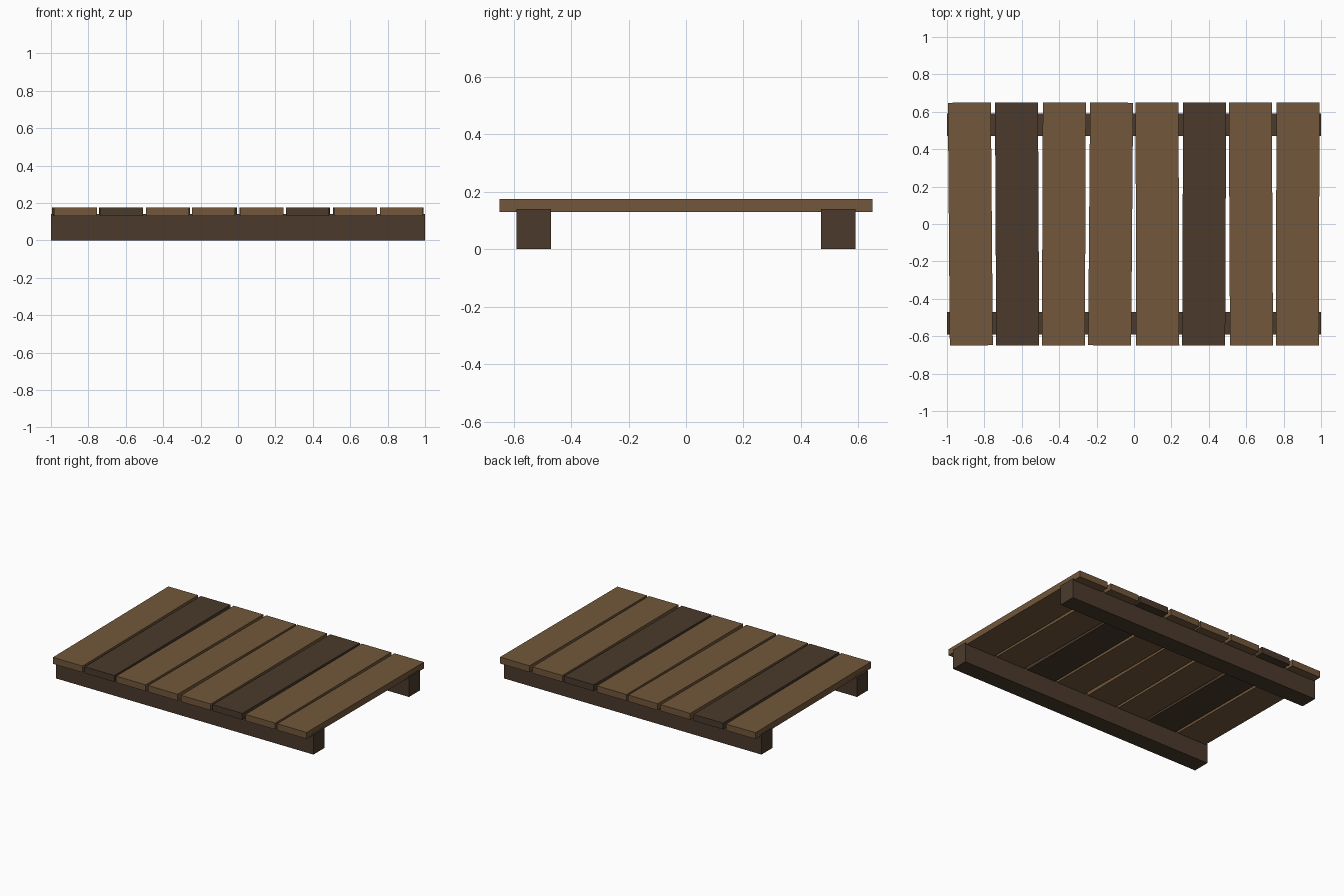
import bpy
from mathutils import Matrix

if "Cube" in bpy.data.objects:
    bpy.data.objects.remove(bpy.data.objects["Cube"])


def material(name, rgb):
    m = bpy.data.materials.new(name)
    m.diffuse_color = (*rgb, 1)
    m.use_nodes = True
    m.node_tree.nodes["Principled BSDF"].inputs["Base Color"].default_value = m.diffuse_color
    return m


light_wood = material("light_wood", (0.168, 0.095, 0.043))
dark_wood = material("dark_wood", (0.069, 0.042, 0.025))


def box(name, size, centre, mat, turn=0.0):
    bpy.ops.mesh.primitive_cube_add(size=1)
    ob = bpy.context.object
    ob.name = name
    ob.data.transform(Matrix.Diagonal((*size, 1)))
    ob.location = centre
    ob.rotation_euler.z = turn
    ob.data.materials.append(mat)
    return ob


# Two long support beams
for name, y in (("front_beam", -0.53), ("back_beam", 0.53)):
    box(name, (2.0, 0.12, 0.14), (0, y, 0.07), dark_wood)

# Eight slightly crooked deck planks, sunk a little into the beams
turns = [0.008, 0.005, -0.004, -0.008, 0.003, -0.004, 0.005, -0.003]
for i, turn in enumerate(turns):
    mat = dark_wood if i in (1, 5) else light_wood
    box(f"deck_plank_{i + 1}", (0.23, 1.298, 0.045),
        (-0.875 + 0.25 * i, 0, 0.1525), mat, turn)
